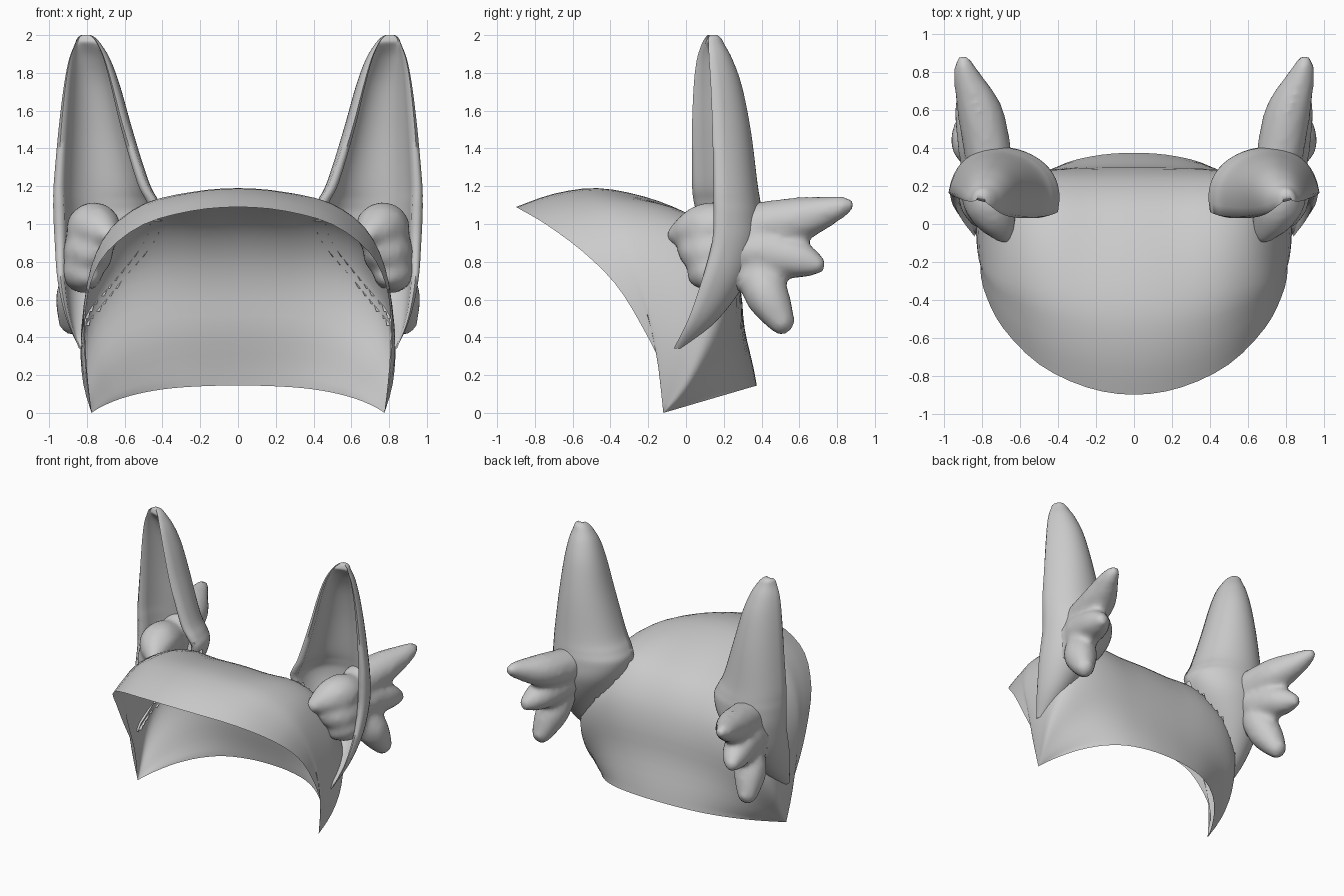
import bpy, bmesh, math
from mathutils import Vector
from mathutils.bvhtree import BVHTree

if "Cube" in bpy.data.objects:
    bpy.data.objects.remove(bpy.data.objects["Cube"])

mat = bpy.data.materials.new("light_grey")
mat.diffuse_color = (0.6, 0.6, 0.6, 1)
mat.use_nodes = True
mat.node_tree.nodes["Principled BSDF"].inputs["Base Color"].default_value = mat.diffuse_color


def spline(pts, t):
    """Catmull-Rom through equally spaced control rows, t in 0..1."""
    n = len(pts) - 1
    i = min(int(t * n), n - 1)
    f = t * n - i
    a, b, c, d = (pts[min(max(k, 0), n)] for k in (i - 1, i, i + 1, i + 2))
    return [0.5 * (2 * q + (r - p) * f + (2 * p - 5 * q + 4 * r - s) * f * f
                   + (3 * q - p - 3 * r + s) * f ** 3) for p, q, r, s in zip(a, b, c, d)]


def ease(a, b, v):
    s = min(max((v - a) / (b - a), 0), 1)
    return s * s * (3 - 2 * s)


def finish(bm, name, angle=50):
    me = bpy.data.meshes.new(name)
    bm.to_mesh(me)
    bm.free()
    ob = bpy.data.objects.new(name, me)
    bpy.context.collection.objects.link(ob)
    me.materials.append(mat)
    bpy.ops.object.select_all(action='DESELECT')
    ob.select_set(True)
    bpy.context.view_layer.objects.active = ob
    bpy.ops.object.shade_smooth_by_angle(angle=math.radians(angle))
    return ob


# Hood: thin open shell, arches fanned between the two lower front corners
CENTRE = [(-.9, 1.09), (-.7, 1.16), (-.47, 1.19), (-.22, 1.145), (0, 1.06), (.14, .965),
          (.24, .82), (.29, .65), (.31, .45), (.355, .25), (.375, .145)]
# x, y share, z share from corner to middle, for the front, shoulder and back arches
FRONT = [(.775, 0, 0), (.80, 0, .2), (.81, .16, .44), (.78, .33, .63), (.69, .55, .785),
         (.5, .795, .915), (.25, .95, .98), (0, 1, 1)]
SHOULDER = [(.775, 0, 0), (.82, .3, .2), (.83, .55, .43), (.775, .8, .7), (.64, .95, .915),
            (.45, 1, 1), (.22, 1, .995), (0, 1, 1)]
BACK = [(.775, 0, 0), (.75, .12, .12), (.70, .3, .3), (.62, .52, .52), (.5, .74, .74),
        (.35, .9, .9), (.17, .98, .98), (0, 1, 1)]
FRONT, SHOULDER, BACK = (h + [(-x, y, z) for x, y, z in h[-2::-1]]
                         for h in (FRONT, SHOULDER, BACK))
NU, NV = 42, 30
bm = bmesh.new()
rows = []
for j in range(NV + 1):
    v = j / NV
    py, pz = spline(CENTRE, v)
    w1, w2 = ease(.1, .45, v), ease(.6, 1.0, v)
    row = []
    for i in range(NU + 1):
        f, s, b = (Vector(spline(h, i / NU)) for h in (FRONT, SHOULDER, BACK))
        p = f.lerp(s, w1).lerp(b, w2)
        row.append(bm.verts.new((p.x, -.12 + (py + .12) * p.y, max(0, pz * p.z))))
    rows.append(row)
for j in range(NV):
    for i in range(NU):
        bm.faces.new((rows[j][i + 1], rows[j][i], rows[j + 1][i], rows[j + 1][i + 1]))
bmesh.ops.remove_doubles(bm, verts=bm.verts, dist=1e-4)
bm.normal_update()
hood_tree = BVHTree.FromBMesh(bm)
finish(bm, "hood")


def trim_inside_hood(bm, margin):
    """Drop the vertices lying deeper than margin under the hood surface."""
    gone = []
    for v in bm.verts:
        hit, normal, _, _ = hood_tree.find_nearest(v.co)
        if (v.co - hit).dot(normal) < -margin:
            gone.append(v)
    bmesh.ops.delete(bm, geom=gone, context='VERTS')


# Ear levels: z, inner rim x y, outer rim x y, depth of the cup
EAR = [(.34, .78, -.07, .84, -.05, .05), (.5, .70, .0, .91, .03, .16),
       (.7, .58, .06, .955, .10, .24), (.9, .45, .09, .97, .155, .275),
       (1.04, .40, .07, .977, .165, .285), (1.12, .43, .05, .978, .165, .285),
       (1.22, .485, .04, .975, .165, .275), (1.5, .58, .04, .95, .16, .245),
       (1.73, .645, .05, .922, .15, .2), (1.87, .69, .068, .895, .14, .145),
       (1.95, .73, .095, .865, .135, .09), (1.985, .757, .115, .85, .135, .06),
       (2.0, .78, .13, .83, .14, .03)]


def make_ear(side, name):
    bm = bmesh.new()
    rings = []
    for k in range(61):
        z, ax, ay, cx, cy, depth = spline(EAR, k / 60)
        a, c = Vector((ax, ay)), Vector((cx, cy))
        n = Vector((ay - cy, cx - ax)).normalized()
        hollow = max(depth * 1.25 - .1, 0)
        pts = []
        for i in range(25):                      # outer wall
            th = math.pi * i / 24
            pts.append(a.lerp(c, (1 - math.cos(th)) / 2) + n * depth * abs(math.sin(th)) ** .8)
        pts.append(a.lerp(c, .95) - n * .015)    # rounded rim
        for i in range(24, -1, -1):              # inner wall
            th = math.pi * i / 24
            pts.append(a.lerp(c, .5 - .4 * math.cos(th)) + n * hollow * abs(math.sin(th)) ** .8)
        pts.append(a.lerp(c, .05) - n * .015)
        rings.append([bm.verts.new((side * p.x, p.y, z)) for p in pts])
    m = len(rings[0])
    for r, s in zip(rings, rings[1:]):
        for i in range(m):
            bm.faces.new((r[i], r[(i + 1) % m], s[(i + 1) % m], s[i]))
    bm.faces.new(rings[0])
    bm.faces.new(rings[-1])
    bmesh.ops.recalc_face_normals(bm, faces=bm.faces)
    trim_inside_hood(bm, .02)
    finish(bm, name, 70)


# Wing tuft: rounded chains (x, y, z, radius) fused into one lump
CHAINS = [
    [(.77, .38, .99, .13), (.81, .58, 1.02, .125), (.88, .77, 1.075, .075), (.9, .85, 1.1, .045)],
    [(.8, .38, .86, .13), (.84, .57, .82, .11), (.88, .69, .785, .055)],     # middle feather
    [(.81, .38, .73, .11), (.85, .43, .62, .12), (.88, .505, .485, .075)],   # lower feather
    [(.78, .30, .95, .12), (.76, .12, .975, .145), (.68, -.06, .94, .05)],   # front lobe
    [(.80, .25, .85, .13), (.79, .12, .85, .135), (.75, .04, .86, .09)],     # front middle
    [(.82, .2, .74, .11), (.82, .13, .75, .11), (.79, .07, .73, .07)],       # front lower lobe
]


def make_tuft(side, name):
    bm = bmesh.new()
    for chain in CHAINS:
        for i in range(15):
            x, y, z, r = spline(chain, i / 14)
            new = bmesh.ops.create_icosphere(bm, subdivisions=2, radius=r)["verts"]
            bmesh.ops.translate(bm, verts=new, vec=(side * x, y, z))
    ob = finish(bm, name)
    rm = ob.modifiers.new("fuse", 'REMESH')
    rm.mode = 'VOXEL'
    rm.voxel_size = .022
    rm.use_smooth_shade = True
    sm = ob.modifiers.new("soften", 'SMOOTH')
    sm.factor = .5
    sm.iterations = 8


for side, label in ((-1, "left"), (1, "right")):
    make_ear(side, label + "_ear")
    make_tuft(side, label + "_wing_tuft")
